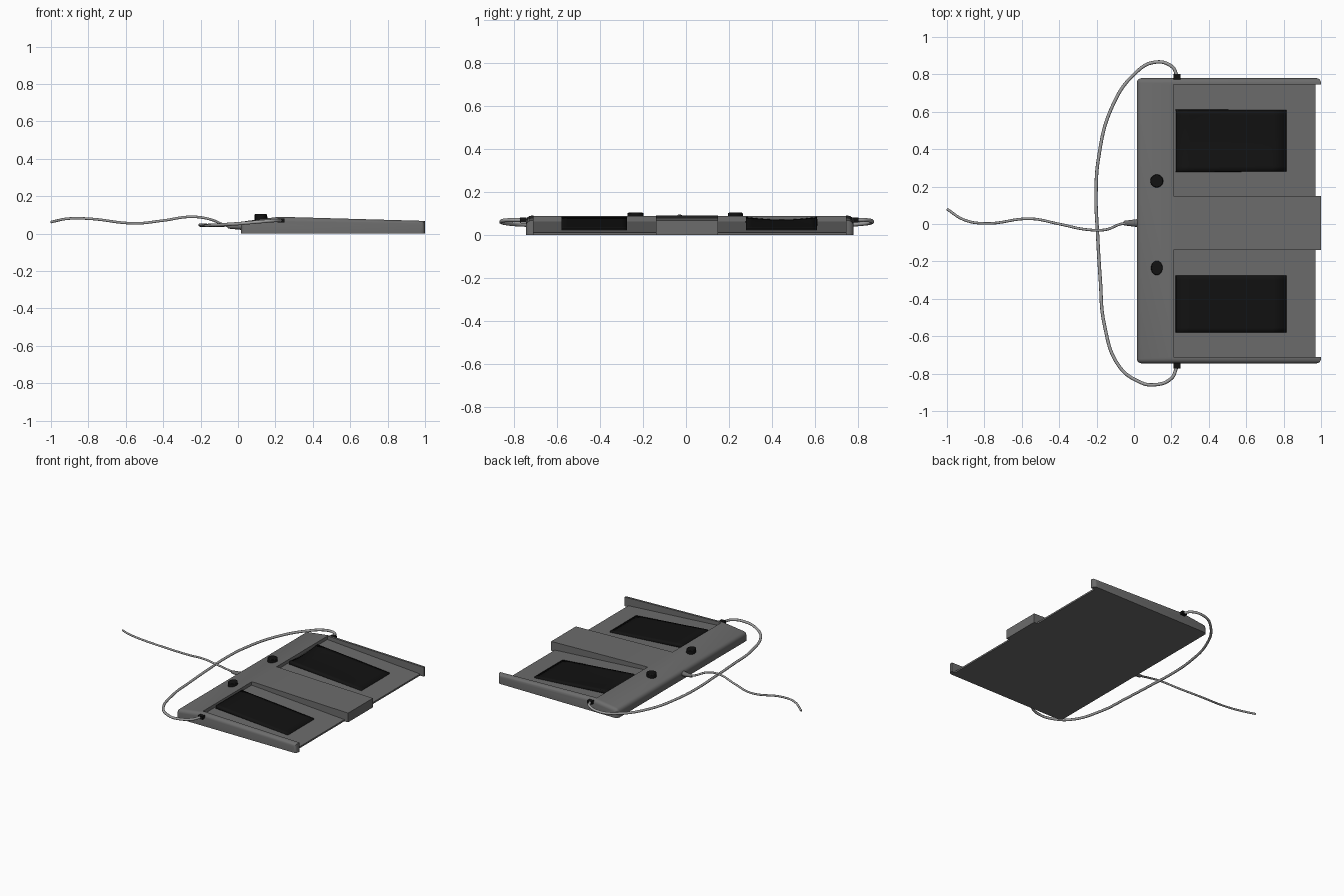
import bpy, bmesh, math

if "Cube" in bpy.data.objects:
    bpy.data.objects.remove(bpy.data.objects["Cube"])


def material(name, v):
    m = bpy.data.materials.new(name)
    m.diffuse_color = (v, v, v, 1)
    m.use_nodes = True
    m.node_tree.nodes["Principled BSDF"].inputs["Base Color"].default_value = m.diffuse_color
    return m


DARK, BLACK, LIGHT = material("dark_grey", 0.15), material("black", 0.006), material("cable_grey", 0.35)


def make(name, bm, mat):
    bmesh.ops.recalc_face_normals(bm, faces=bm.faces)
    me = bpy.data.meshes.new(name)
    bm.to_mesh(me)
    bm.free()
    ob = bpy.data.objects.new(name, me)
    bpy.context.collection.objects.link(ob)
    if mat:
        me.materials.append(mat)
    return ob


def smooth(ob, angle=35):
    bpy.ops.object.select_all(action='DESELECT')
    ob.select_set(True)
    bpy.context.view_layer.objects.active = ob
    bpy.ops.object.shade_smooth_by_angle(angle=math.radians(angle))


def prism(profile, y0, y1):
    """Extrude an x-z outline along y."""
    bm = bmesh.new()
    f = bm.faces.new([bm.verts.new((x, y0, z)) for x, z in profile])
    r = bmesh.ops.extrude_face_region(bm, geom=[f])
    for v in r["geom"]:
        if isinstance(v, bmesh.types.BMVert):
            v.co.y = y1
    bmesh.ops.recalc_face_normals(bm, faces=bm.faces)
    return bm


def cylinder(name, loc, r1, r2, depth, mat, axis='Z', scale=(1, 1, 1), bevel=0.004):
    rot = {'Z': (0, 0, 0), 'Y': (math.pi / 2, 0, 0), 'X': (0, math.pi / 2, 0)}[axis]
    bpy.ops.mesh.primitive_cone_add(vertices=24, radius1=r1, radius2=r2, depth=depth, location=loc, rotation=rot)
    ob = bpy.context.object
    ob.name = name
    ob.scale = scale
    ob.data.materials.append(mat)
    if bevel:
        b = ob.modifiers.new("bevel", 'BEVEL')
        b.width, b.segments = bevel, 2
    smooth(ob)
    return ob


def cable(name, pts, radius):
    cu = bpy.data.curves.new(name, 'CURVE')
    cu.dimensions = '3D'
    cu.bevel_depth, cu.bevel_resolution, cu.resolution_u = radius, 3, 8
    cu.use_fill_caps = True
    sp = cu.splines.new('BEZIER')
    sp.bezier_points.add(len(pts) - 1)
    for p, co in zip(sp.bezier_points, pts):
        p.co = co
        p.handle_left_type = p.handle_right_type = 'AUTO'
    cu.materials.append(LIGHT)
    bpy.context.collection.objects.link(bpy.data.objects.new(name, cu))


# Wedge-shaped housing with rounded outer edges
Y0, Y1 = -0.745, 0.78
bm = prism([(0.015, 0.0), (1.0, 0.0), (1.0, 0.068), (0.22, 0.09), (0.015, 0.064)], Y0, Y1)
edges = []
for e in bm.edges:
    a, b = (v.co for v in e.verts)
    upright = abs(a.x - b.x) < 1e-4 and abs(a.y - b.y) < 1e-4
    side_top = abs(a.y - b.y) < 1e-4 and min(a.z, b.z) > 0.05
    back_top = abs(a.x - b.x) < 1e-4 and a.x < 0.1 and min(a.z, b.z) > 0.05
    if upright or side_top or back_top:
        edges.append(e)
bmesh.ops.bevel(bm, geom=edges, offset=0.025, segments=4, profile=0.5, affect='EDGES')
housing = make("housing", bm, DARK)

# Pedal recesses with sloping floors, open at the front
for i, (a, b) in enumerate([(-0.71, -0.14), (0.15, 0.745)]):
    cutter = make(f"recess_cutter_{i}", prism(
        [(0.21, 0.2), (0.21, 0.064), (0.97, 0.012), (0.97, -0.1), (1.1, -0.1), (1.1, 0.2)], a, b), None)
    cutter.hide_render = True
    cutter.hide_set(True)
    m = housing.modifiers.new("recess", 'BOOLEAN')
    m.operation, m.solver, m.object = 'DIFFERENCE', 'EXACT', cutter
smooth(housing)

# Sloping foot pads; one is slightly dished
for name, a, b, sag in [("pad_near", -0.58, -0.275, 0.0), ("pad_far", 0.28, 0.61, 0.012)]:
    bm = bmesh.new()
    bmesh.ops.create_grid(bm, x_segments=8, y_segments=12, size=0.5)
    for v in bm.verts:
        t, s = v.co.x + 0.5, v.co.y + 0.5
        z = 0.084 + (0.031 - 0.084) * t - sag * math.sin(math.pi * s) * (1 - t)
        v.co = (0.225 + 0.59 * t, a + (b - a) * s, z)
    pad = make(name, bm, BLACK)
    if pad.data.polygons[0].normal.z < 0:
        pad.data.flip_normals()
    m = pad.modifiers.new("thickness", 'SOLIDIFY')
    m.thickness, m.offset = 0.024, -1
    smooth(pad)

# Control knobs
cylinder("knob_far", (0.122, 0.23, 0.088), 0.035, 0.034, 0.032, BLACK)
cylinder("knob_near", (0.122, -0.235, 0.088), 0.031, 0.03, 0.032, BLACK, scale=(1, 1.25, 1))

# Side plugs and the linking cable
for name, y in [("side_plug_far", 0.788), ("side_plug_near", -0.757)]:
    bpy.ops.mesh.primitive_cube_add(size=1, location=(0.23, y, 0.07))
    plug = bpy.context.object
    plug.name, plug.scale = name, (0.038, 0.03, 0.022)
    plug.data.materials.append(BLACK)
cable("loop_cable", [
    (0.23, 0.79, 0.07), (0.205, 0.84, 0.07), (0.11, 0.865, 0.06), (0.0, 0.80, 0.05), (-0.12, 0.62, 0.044),
    (-0.19, 0.35, 0.045), (-0.203, 0.15, 0.046), (-0.195, -0.05, 0.046), (-0.18, -0.3, 0.045),
    (-0.16, -0.53, 0.044), (-0.08, -0.76, 0.048), (0.02, -0.84, 0.055), (0.1, -0.86, 0.062),
    (0.2, -0.825, 0.07), (0.23, -0.76, 0.07)], 0.009)

# Rear strain relief and lead
cylinder("strain_relief", (-0.015, 0.005, 0.037), 0.012, 0.022, 0.08, DARK, 'X', (0.8, 1, 1))
cable("lead_cable", [
    (-1.0, 0.08, 0.062), (-0.91, 0.023, 0.08), (-0.8, 0.003, 0.08), (-0.55, 0.028, 0.055), (-0.4, 0.0, 0.07),
    (-0.25, -0.03, 0.09), (-0.15, -0.03, 0.077), (-0.07, 0.0, 0.045), (-0.03, 0.005, 0.037)], 0.007)
